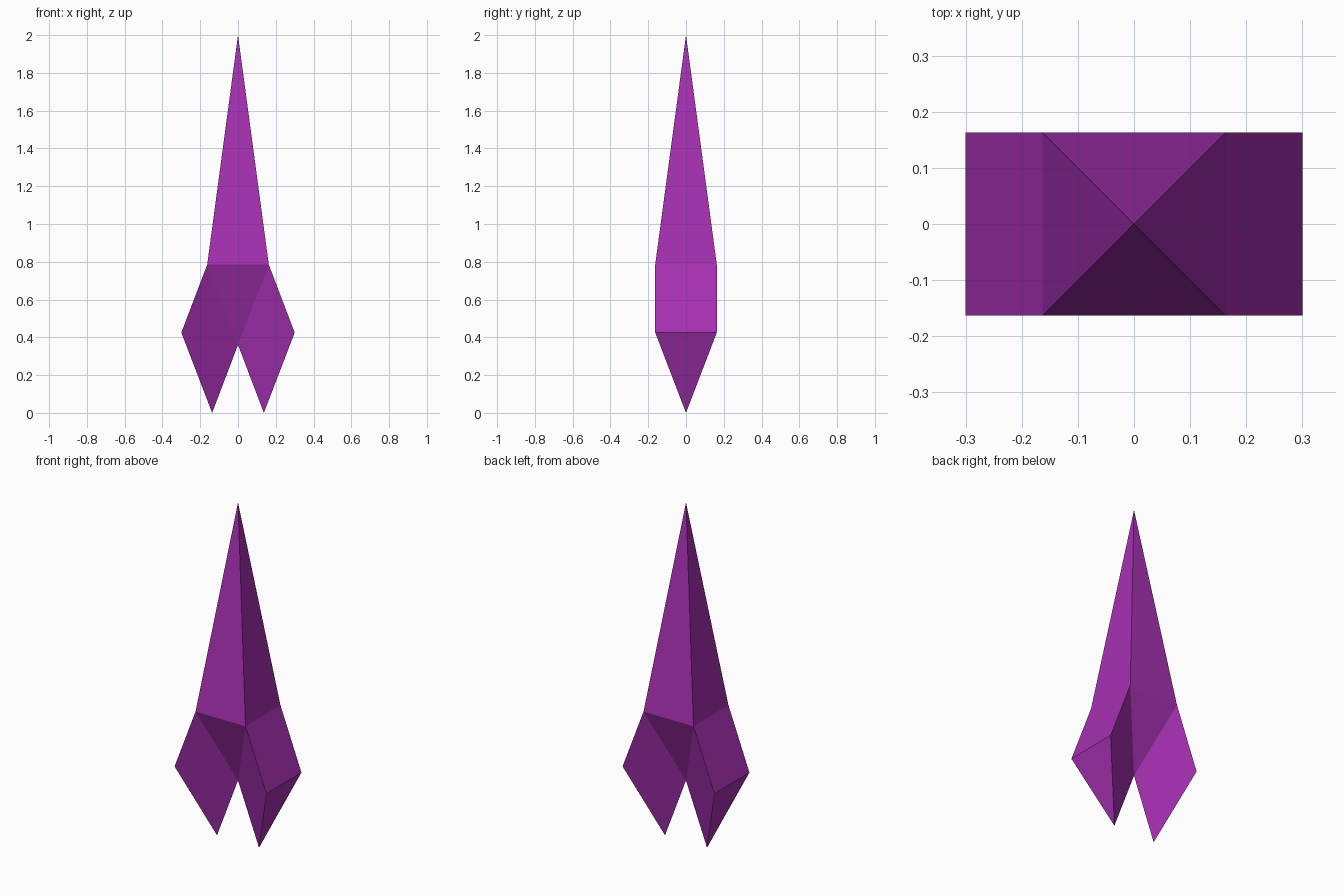
import bpy, bmesh

cube = bpy.data.objects.get("Cube")
if cube:
    bpy.data.objects.remove(cube)

# Main dimensions
HALF = 0.163        # half width of the square shoulder and of the fins in depth
SHOULDER = 0.785    # height of the shoulder
CROTCH = (0, 0, 0.36)
TIP = (0, 0, 2.0)

purple = bpy.data.materials.new("purple")
purple.use_nodes = True
colour = (0.38, 0.03, 0.445, 1)
purple.diffuse_color = colour
purple.node_tree.nodes["Principled BSDF"].inputs["Base Color"].default_value = colour


def hull_part(name, points):
    """Flat-faced convex solid, opened where the body and the fins join."""
    bm = bmesh.new()
    for p in points:
        bm.verts.new(p)
    bmesh.ops.convex_hull(bm, input=bm.verts[:])
    bmesh.ops.dissolve_limit(bm, angle_limit=0.02, verts=bm.verts[:], edges=bm.edges[:])
    bmesh.ops.recalc_face_normals(bm, faces=bm.faces[:])
    joint = []
    for f in bm.faces:
        c = f.calc_center_median()
        if c.z < SHOULDER and abs(c.y) < 0.01 and abs(abs(c.x) - HALF * 2 / 3) < 0.01:
            joint.append(f)
    bmesh.ops.delete(bm, geom=joint, context="FACES")
    mesh = bpy.data.meshes.new(name)
    bm.to_mesh(mesh)
    bm.free()
    mesh.materials.append(purple)
    obj = bpy.data.objects.new(name, mesh)
    bpy.context.collection.objects.link(obj)
    return obj


def depth_pair(x, z):
    return [(x, -HALF, z), (x, HALF, z)]


# Long spike above the shoulder, short inverted pyramid below it
hull_part("spike_body", depth_pair(-HALF, SHOULDER) + depth_pair(HALF, SHOULDER) + [TIP, CROTCH])

# Two slanted fins, each narrowing to a lower edge in the middle plane
for side, s in (("left", 1), ("right", -1)):
    hull_part(side + "_fin",
              depth_pair(s * HALF, SHOULDER)
              + depth_pair(s * (HALF + 0.137), 0.425)
              + [CROTCH, (s * 0.137, 0, 0)])
